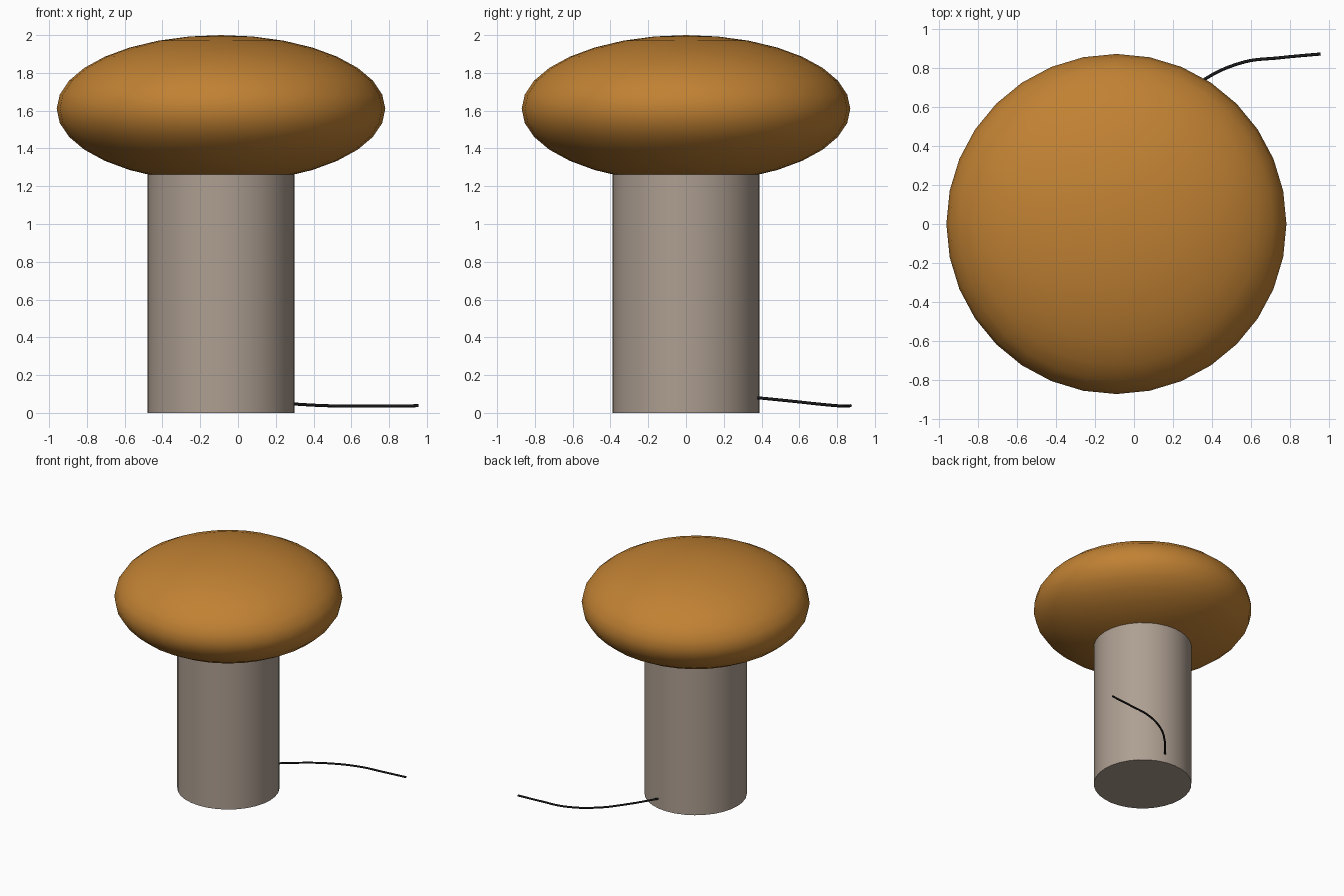
import bpy
import math

cube = bpy.data.objects.get("Cube")
if cube:
    bpy.data.objects.remove(cube, do_unlink=True)

AXIS_X = -0.09  # lamp axis, offset to leave room for the cord


def make_material(name, rgb, roughness):
    mat = bpy.data.materials.new(name)
    mat.use_nodes = True
    colour = (*rgb, 1.0)
    mat.diffuse_color = colour
    shader = mat.node_tree.nodes["Principled BSDF"]
    shader.inputs["Base Color"].default_value = colour
    shader.inputs["Roughness"].default_value = roughness
    return mat


def finish(name, mat):
    obj = bpy.context.object
    obj.name = name
    obj.data.name = name
    obj.data.materials.append(mat)
    bpy.ops.object.shade_smooth_by_angle(angle=math.radians(40))
    return obj


amber = make_material("amber", (0.53, 0.22, 0.033), 0.5)
taupe = make_material("taupe", (0.42, 0.345, 0.285), 0.5)
black = make_material("black", (0.01, 0.01, 0.01), 0.5)

# Column base
bpy.ops.mesh.primitive_cylinder_add(vertices=32, radius=0.39, depth=1.4,
                                    location=(AXIS_X, 0, 0.7))
finish("column", taupe)

# Flattened round shade
bpy.ops.mesh.primitive_uv_sphere_add(segments=32, ring_count=16, radius=1,
                                     location=(AXIS_X, 0, 1.61))
bpy.context.object.scale = (0.87, 0.87, 0.39)
bpy.ops.object.transform_apply(location=False, rotation=False, scale=True)
finish("shade", amber)

# Power cord trailing from the back of the column
path = [(-0.03, 0.35, 0.083), (0.15, 0.56, 0.062), (0.33, 0.72, 0.045),
        (0.55, 0.825, 0.036), (0.75, 0.851, 0.036), (0.955, 0.87, 0.038)]
curve = bpy.data.curves.new("power_cord", "CURVE")
curve.dimensions = "3D"
curve.bevel_depth = 0.008
curve.bevel_resolution = 2
curve.use_fill_caps = True
spline = curve.splines.new("BEZIER")
spline.bezier_points.add(len(path) - 1)
for point, co in zip(spline.bezier_points, path):
    point.co = co
    point.handle_left_type = point.handle_right_type = "AUTO"
curve.materials.append(black)
cord = bpy.data.objects.new("power_cord", curve)
bpy.context.collection.objects.link(cord)
